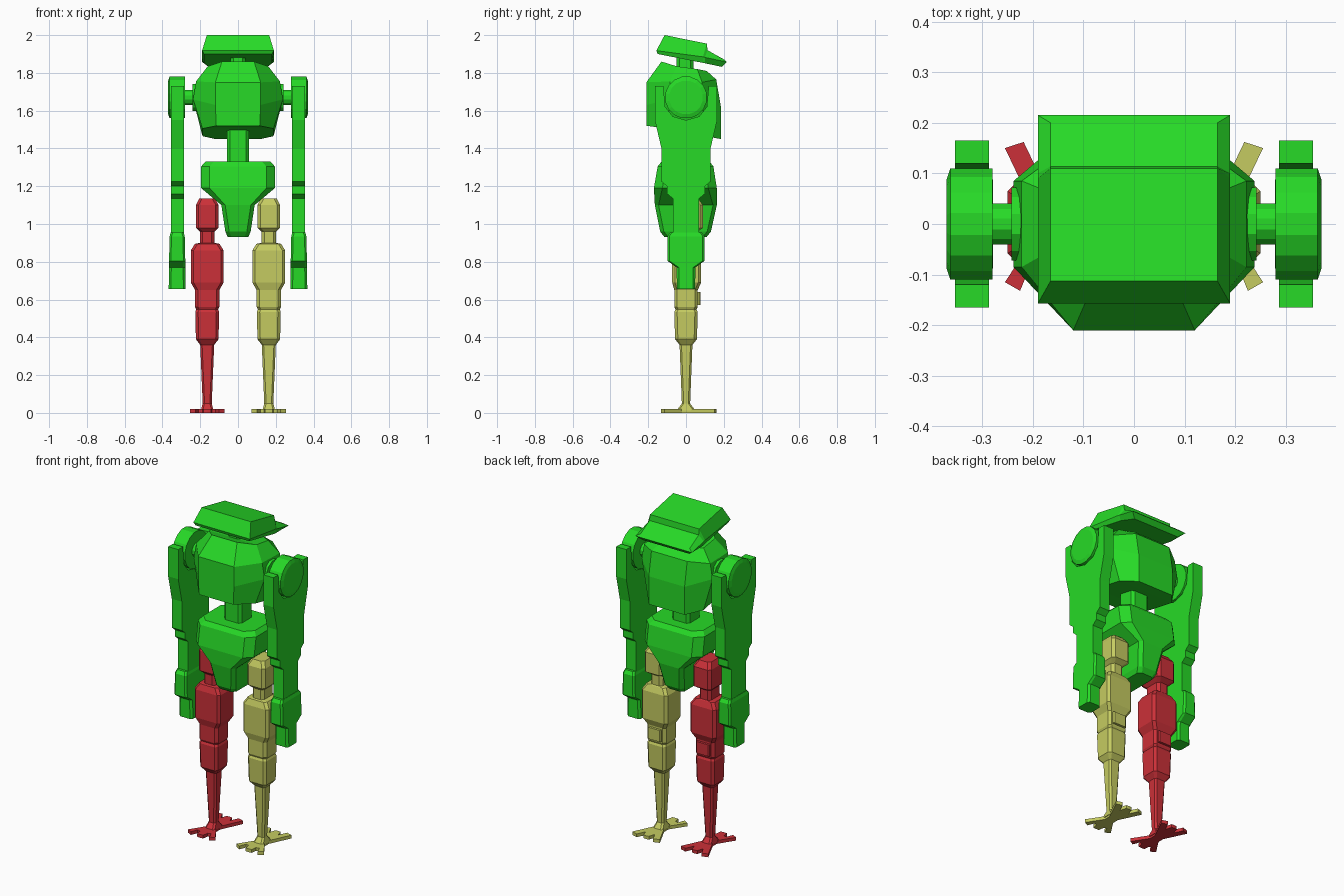
import bpy, bmesh, math
from mathutils import Matrix

if "Cube" in bpy.data.objects:
    bpy.data.objects.remove(bpy.data.objects["Cube"])


def material(name, rgb):
    m = bpy.data.materials.new(name)
    m.diffuse_color = (*rgb, 1)
    m.use_nodes = True
    m.node_tree.nodes["Principled BSDF"].inputs["Base Color"].default_value = m.diffuse_color
    return m


GREEN = material("green", (0.02, 0.7, 0.02))
RED = material("red", (0.6, 0.03, 0.04))
YELLOW = material("yellow", (0.56, 0.6, 0.12))


def finish(bm, name, mat):
    bmesh.ops.recalc_face_normals(bm, faces=bm.faces)
    me = bpy.data.meshes.new(name)
    bm.to_mesh(me)
    bm.free()
    me.materials.append(mat)
    ob = bpy.data.objects.new(name, me)
    bpy.context.collection.objects.link(ob)
    return ob


def loft(name, halves, mat, cx=0):
    """Skin rings given as right-hand half outlines (x, y, z), front to back."""
    bm = bmesh.new()
    n = len(halves[0])
    rings = []
    for h in halves:
        right = [bm.verts.new((cx + x, y, z)) for x, y, z in h]
        left = [bm.verts.new((cx - x, y, z)) for x, y, z in h]
        rings.append(right + left[::-1])
    for a, b in zip(rings, rings[1:]):
        for i in range(2 * n):
            j = (i + 1) % (2 * n)
            bm.faces.new((a[i], a[j], b[j], b[i]))
    for r in (rings[0], rings[-1]):
        for i in range(n - 1):
            bm.faces.new((r[i], r[i + 1], r[-2 - i], r[-1 - i]))
    return finish(bm, name, mat)


def rect(z, hw, yf, yb, c=0.015):
    """Chamfered rectangle half outline."""
    return [(hw - c, yf, z), (hw, yf + c, z), (hw, yb - c, z), (hw - c, yb, z)]


def prism(name, pts, vec, mat):
    bm = bmesh.new()
    f = bm.faces.new([bm.verts.new(p) for p in pts])
    ext = bmesh.ops.extrude_face_region(bm, geom=[f], use_keep_orig=True)
    bmesh.ops.translate(bm, vec=vec, verts=[v for v in ext["geom"] if isinstance(v, bmesh.types.BMVert)])
    bmesh.ops.triangulate(bm, faces=[f for f in bm.faces if len(f.verts) > 4])
    return finish(bm, name, mat)


def disc(name, x0, x1, r0, r1, z, sides, mat):
    """Cylinder or cone along x."""
    bm = bmesh.new()
    m = Matrix.Translation(((x0 + x1) / 2, 0, z)) @ Matrix.Rotation(math.pi / 2, 4, 'Y')
    bmesh.ops.create_cone(bm, cap_ends=True, segments=sides, radius1=r0, radius2=r1,
                          depth=x1 - x0, matrix=m @ Matrix.Rotation(math.pi / sides, 4, 'Z'))
    return finish(bm, name, mat)


# Head: tilted slab with a lower brim at the back
loft("head", [
    [(.165, -.113, 2.0), (.165, .11, 1.955), (.165, .114, 1.92), (.165, .2, 1.872)],
    [(.19, -.157, 1.918), (.19, .09, 1.885), (.19, .1, 1.882), (.19, .215, 1.858)],
    [(.18, -.15, 1.90), (.18, .09, 1.853), (.18, .1, 1.851), (.155, .19, 1.832)],
], GREEN)
loft("neck", [rect(1.9, .04, -.05, .04), rect(1.8, .04, -.05, .04)], GREEN)

# Torso: faceted barrel with sloped shoulders and sloped underside
loft("torso", [
    [(.085, -.13, 1.86), (.16, -.05, 1.835), (.16, .06, 1.82), (.085, .11, 1.81)],
    [(.12, -.21, 1.75), (.222, -.085, 1.755), (.222, .085, 1.75), (.12, .16, 1.765)],
    [(.12, -.21, 1.63), (.238, -.085, 1.66), (.238, .085, 1.66), (.12, .185, 1.62)],
    [(.115, -.21, 1.52), (.188, -.1, 1.505), (.188, .1, 1.465), (.12, .185, 1.45)],
], GREEN)
loft("waist", [rect(1.52, .058, -.06, .06), rect(1.3, .058, -.06, .06)], GREEN)

# Pelvis: wide hips tapering to a narrow crotch
loft("pelvis", [
    rect(1.33, .172, -.13, .125, .045), rect(1.305, .195, -.15, .145, .045),
    rect(1.19, .195, -.17, .163, .045), rect(1.1, .088, -.165, .163, .02),
    rect(.96, .067, -.137, .132, .02), rect(.932, .055, -.115, .11, .02),
], GREEN)

# Arm outline (y, z), front half, from socket to wrist
arm = [(0, 1.55), (.07, 1.57), (.11, 1.62), (.12, 1.73), (.165, 1.73), (.165, 1.55),
       (.13, 1.4), (.13, 1.225), (.1, 1.2), (.1, 1.16), (.07, 1.135), (.07, .92)]
outline = arm + [(-y, z) for y, z in arm[:0:-1]]

# Foot outline (x, y): toes splayed to the front and the back
foot = [(0, -.132), (.02, -.13), (.025, -.095), (.045, -.09), (.062, -.132), (.092, -.115),
        (.03, -.02), (.03, .02), (.092, .15), (.055, .162), (.03, .11), (.018, .15), (0, .152)]
sole = foot + [(-x, y) for x, y in foot[-2:0:-1]]

for s, side, mat in ((-1, "right", RED), (1, "left", YELLOW)):
    # Shoulder joint
    a, b = sorted((s * .19, s * .242))
    disc(side + "_shoulder_collar", a, b, .075, .075, 1.67, 12, GREEN)
    a, b = sorted((s * .22, s * .3))
    disc(side + "_shoulder_axle", a, b, .042, .042, 1.67, 12, GREEN)
    a, b = sorted((s * .28, s * .363))
    disc(side + "_shoulder_disc", a, b, .112, .112, 1.67, 16, GREEN)
    a, b = sorted((s * .363, s * .37))
    disc(side + "_shoulder_cap", a, b, *((.112, .09) if s > 0 else (.09, .112)), 1.67, 16, GREEN)
    # Arm with forked top, cuff and hand
    prism(side + "_arm", [(s * .32 - .034, y, z) for y, z in outline], (.068, 0, 0), GREEN)
    loft(side + "_cuff_and_hand", [
        rect(.955, .034, -.085, .085, .01), rect(.935, .04, -.098, .098, .01),
        rect(.805, .043, -.098, .098, .01), rect(.77, .043, -.05, .05, .012),
        rect(.655, .045, -.048, .048, .012)], GREEN, s * .322)
    # Leg from hip block to ankle
    cx = s * .163
    loft(side + "_leg", [
        rect(1.135, .042, -.05, .065), rect(1.1, .06, -.07, .09), rect(.98, .06, -.07, .09),
        rect(.96, .039, -.05, .06), rect(.9, .039, -.05, .06), rect(.895, .065, -.06, .065),
        rect(.86, .087, -.073, .08), rect(.69, .087, -.073, .08), rect(.65, .064, -.062, .062),
        rect(.56, .064, -.062, .062), rect(.548, .058, -.056, .056), rect(.535, .063, -.062, .062),
        rect(.39, .06, -.058, .058), rect(.36, .037, -.034, .034, .01),
        rect(.05, .024, -.022, .022, .01), rect(.012, .034, -.05, .05, .01)], mat, cx)
    loft(side + "_knee_pad", [rect(.64, .045, .05, .076, .006), rect(.57, .045, .05, .076, .006)], mat, cx)
    prism(side + "_foot", [(cx + x, y, 0) for x, y in sole], (0, 0, .02), mat)
